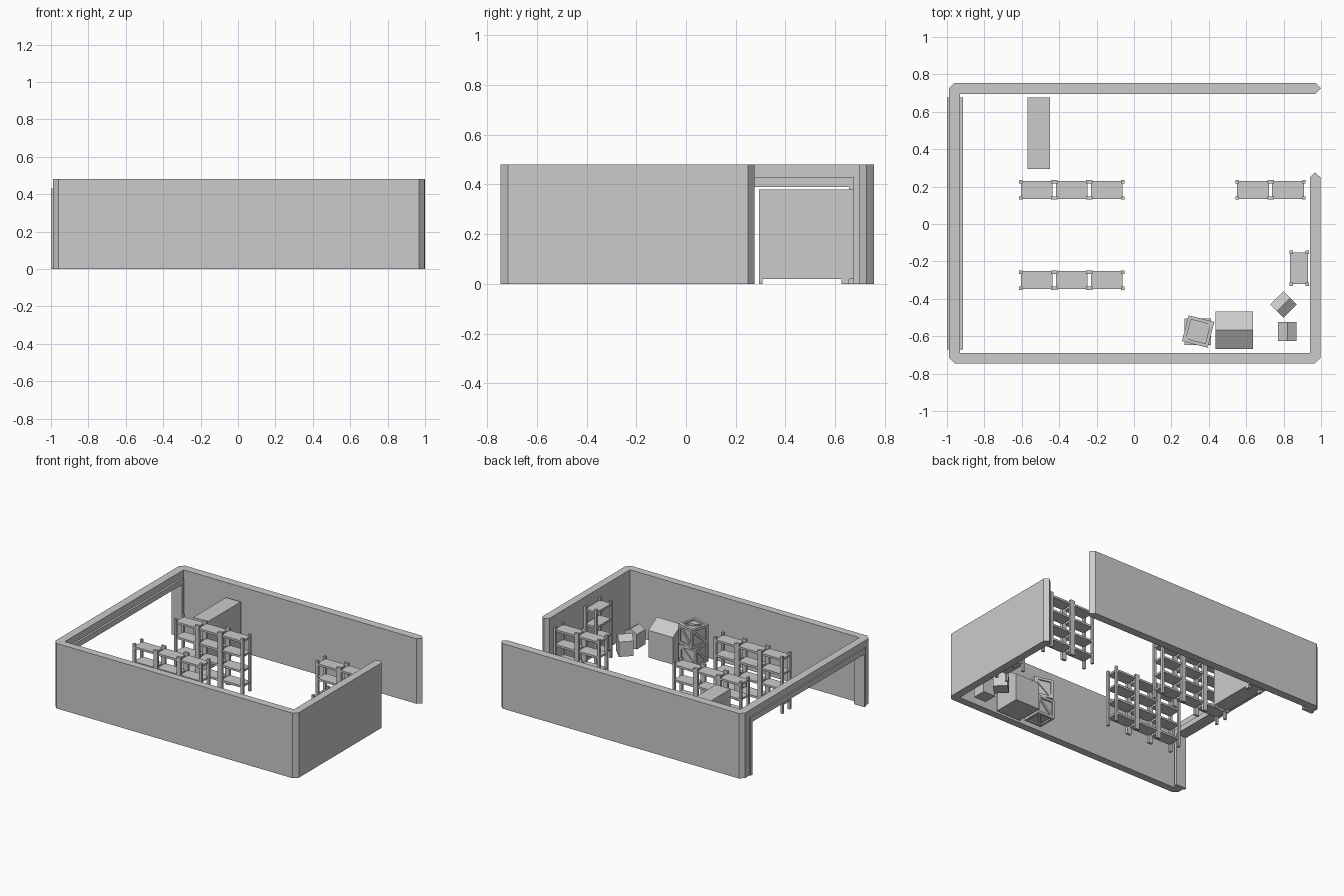
import bpy, bmesh, math
from mathutils import Matrix, Vector

if "Cube" in bpy.data.objects:
    bpy.data.objects.remove(bpy.data.objects["Cube"], do_unlink=True)

grey = bpy.data.materials.new("plain_grey")
grey.use_nodes = True
colour = (0.6, 0.6, 0.6, 1)
grey.diffuse_color = colour
grey.node_tree.nodes["Principled BSDF"].inputs["Base Color"].default_value = colour


def finish(name, bm, loc=(0, 0, 0), turn=0):
    bmesh.ops.recalc_face_normals(bm, faces=bm.faces)
    mesh = bpy.data.meshes.new(name)
    bm.to_mesh(mesh)
    bm.free()
    mesh.materials.append(grey)
    ob = bpy.data.objects.new(name, mesh)
    ob.location = loc
    ob.rotation_euler.z = math.radians(turn)
    bpy.context.collection.objects.link(ob)
    return ob


def add_box(bm, lo, hi, matrix=None):
    lo, hi = Vector(lo), Vector(hi)
    size = Matrix.Diagonal((*(hi - lo), 1))
    place = Matrix.Translation((lo + hi) / 2) @ size
    bmesh.ops.create_cube(bm, size=1, matrix=matrix @ place if matrix else place)


def add_prism(bm, points, move):
    face = bm.faces.new([bm.verts.new(p) for p in points])
    out = bmesh.ops.extrude_face_region(bm, geom=[face])["geom"]
    bmesh.ops.translate(bm, vec=move, verts=[v for v in out if isinstance(v, bmesh.types.BMVert)])


# Walls: plan outlines with chamfered corners and pointed free ends
HEIGHT = 0.48
front_plan = [(-.99, -.65), (-.99, -.715), (-.96, -.745), (.967, -.745), (.997, -.715),
              (.997, .25), (.968, .275), (.94, .25), (.94, -.69), (-.93, -.69), (-.93, -.65)]
back_plan = [(-.93, .655), (-.93, .695), (.97, .695), (1, .725), (.97, .755),
             (-.96, .755), (-.99, .725), (-.99, .655)]
for name, plan in (("front_and_left_wall", front_plan), ("back_wall", back_plan)):
    bm = bmesh.new()
    add_prism(bm, [(x, y, 0) for x, y in plan], (0, 0, HEIGHT))
    finish(name, bm)

bm = bmesh.new()
add_box(bm, (-.99, -.65, .39), (-.93, .655, HEIGHT))
finish("doorway_lintel", bm)

# Wide door frame
bm = bmesh.new()
add_prism(bm, [(-1, y, z) for y, z in ((-.67, 0), (-.67, .43), (.675, .43), (.675, 0),
                                      (.655, 0), (.655, .39), (-.65, .39), (-.65, 0))],
          (.085, 0, 0))
finish("door_frame", bm)


# Shelving units: four posts, four boards
def shelf_unit(name, x, y, turn=0):
    bm = bmesh.new()
    w, d, p = .085, .043, .009
    for sx in (-w, w):
        for sy in (-d, d):
            add_box(bm, (sx - p, sy - p, 0), (sx + p, sy + p, .42))
    for i in range(4):
        z = .055 + i * .11
        add_box(bm, (-w, -d - .005, z), (w, d + .005, z + .015))
    finish(name, bm, (x, y, 0), turn)


PITCH = .187
for row, x0, y, count in (("back_shelf", -.52, .182, 3), ("front_shelf", -.52, -.3, 3),
                          ("side_shelf", .637, .182, 2)):
    for i in range(count):
        shelf_unit(f"{row}_{i + 1}", x0 + i * PITCH, y)
shelf_unit("wall_shelf", .883, -.237, 90)

# Tall cabinet on short feet
bm = bmesh.new()
add_box(bm, (-.57, .293, .02), (-.45, .675, .38))
for x in (-.57, -.47):
    add_box(bm, (x, .293, 0), (x + .02, .308, .02))
    add_box(bm, (x, .625, 0), (x + .02, .655, .02))
finish("cabinet", bm)


# Crates: inset panels, edge beams and a diagonal plank on each face
def crate(name, x, y, z, turn=0):
    bm = bmesh.new()
    h, b = .071, .018
    core = h - .01
    add_box(bm, (-core,) * 3, (core,) * 3)
    turns = (Matrix(), Matrix.Rotation(math.pi / 2, 4, (1, 1, 1)),)
    turns = (Matrix(), Matrix.Rotation(math.radians(120), 4, (1, 1, 1)),
             Matrix.Rotation(math.radians(240), 4, (1, 1, 1)))
    diagonal = Matrix.Rotation(math.radians(45), 4, "Z")
    reach = (h - b) * math.sqrt(2)
    for m in turns:
        for u in (-h, h - b):
            for v in (-h, h - b):
                add_box(bm, (u, v, -h), (u + b, v + b, h), m)
        for low in (core - .002, -h + .003):
            add_box(bm, (-reach, -.009, low), (reach, .009, low + .009), m @ diagonal)
    finish(name, bm, (x, y, z + h), turn)


crate("lower_crate", .342, -.576, 0)
crate("upper_crate", .343, -.575, .142, -14.5)


# Cartons with ridged tops, ridge along local x
def carton(name, x, y, size, eave, ridge, turn=0):
    bm = bmesh.new()
    h = size / 2
    profile = ((-h, 0), (h, 0), (h, eave), (0, ridge), (-h, eave))
    add_prism(bm, [(-h, v, z) for v, z in profile], (size, 0, 0))
    finish(name, bm, (x, y, 0), turn)


carton("large_carton", .535, -.568, .2, .2, .26)
carton("small_carton_1", .8, -.43, .1, .11, .145, 45)
carton("small_carton_2", .82, -.575, .1, .11, .14, 90)
